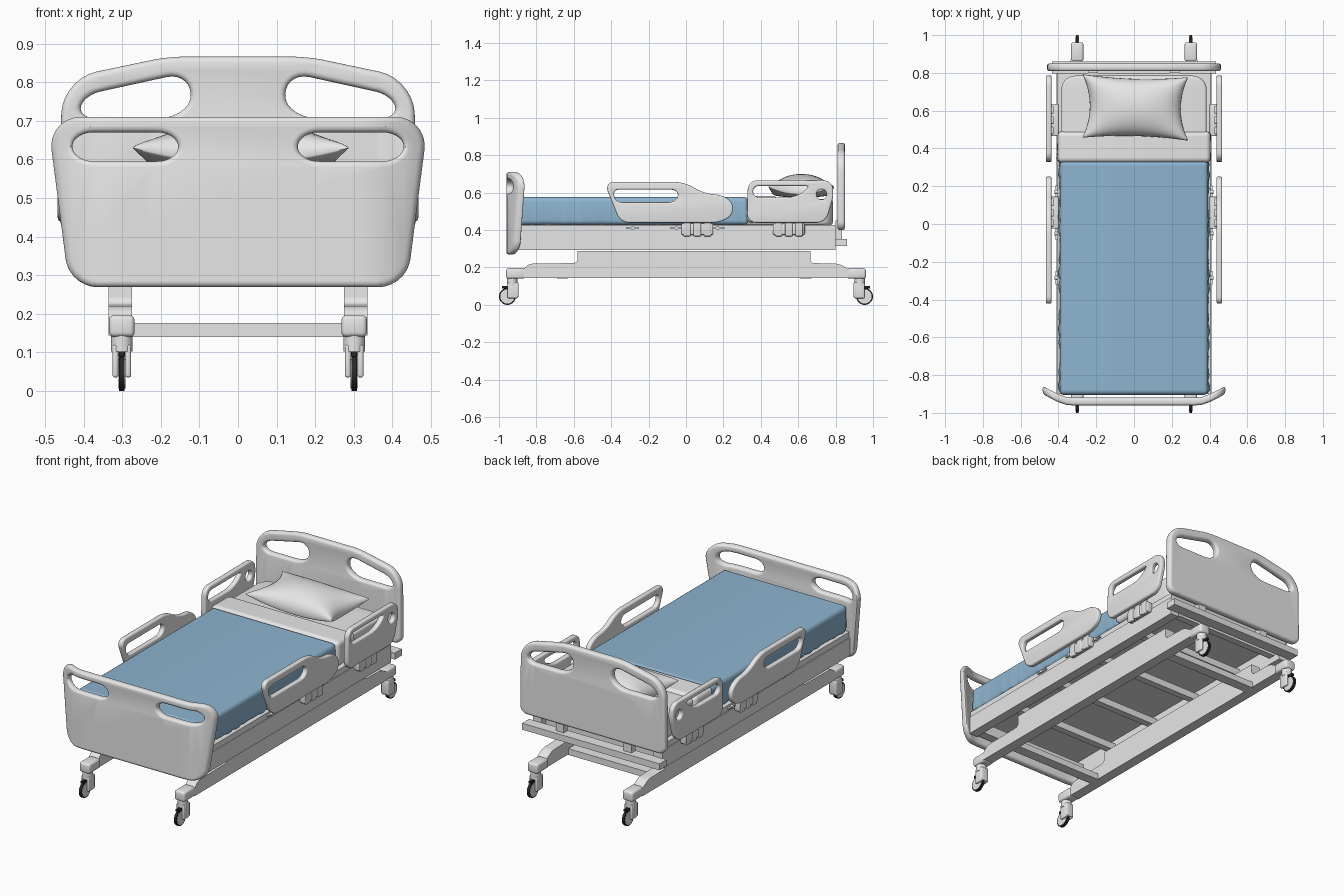
import bpy, bmesh, math
from mathutils import Matrix, Vector

old_cube = bpy.data.objects.get("Cube")
if old_cube:
    bpy.data.objects.remove(old_cube, do_unlink=True)


def material(name, rgb):
    mat = bpy.data.materials.new(name)
    mat.use_nodes = True
    mat.diffuse_color = (*rgb, 1)
    mat.node_tree.nodes["Principled BSDF"].inputs["Base Color"].default_value = (*rgb, 1)
    return mat


GREY = material("light grey", (0.8, 0.8, 0.8))
BLUE = material("blanket blue", (0.27, 0.46, 0.63))
RUBBER = material("black rubber", (0.02, 0.02, 0.02))
parts = []


def finish(name, bm, mat):
    """Turn a bmesh into a named object with one colour."""
    bmesh.ops.recalc_face_normals(bm, faces=bm.faces)
    mesh = bpy.data.meshes.new(name)
    bm.to_mesh(mesh)
    bm.free()
    mesh.materials.clear()
    mesh.materials.append(mat)
    obj = bpy.data.objects.new(name, mesh)
    bpy.context.collection.objects.link(obj)
    parts.append(obj)


def box_mesh(x, y, z, bevel=0, segments=3):
    bm = bmesh.new()
    bmesh.ops.create_cube(bm, size=1)
    for v in bm.verts:
        for i, limits in enumerate((x, y, z)):
            v.co[i] = max(limits) if v.co[i] > 0 else min(limits)
    if bevel:
        bmesh.ops.bevel(bm, geom=bm.edges[:], offset=bevel, segments=segments,
                        profile=0.5, affect='EDGES')
    return bm


def box(name, x, y, z, mat=GREY, bevel=0):
    finish(name, box_mesh(x, y, z, bevel), mat)


def cylinder(name, centre, radius, depth, axis='Z', mat=GREY, sides=24):
    bm = bmesh.new()
    turn = Matrix.Rotation(math.pi / 2, 4, 'Y') if axis == 'X' else Matrix()
    bmesh.ops.create_cone(bm, cap_ends=True, segments=sides, radius1=radius, radius2=radius,
                          depth=depth, matrix=Matrix.Translation(centre) @ turn)
    finish(name, bm, mat)


def rounded(corners, steps=7):
    """Round every (u, v, cut) corner of a closed outline with a conic arc."""
    out = []
    for i, (u, v, cut) in enumerate(corners):
        p = Vector((u, v))
        if not cut:
            out.append(p)
            continue
        before = Vector(corners[i - 1][:2]) - p
        after = Vector(corners[(i + 1) % len(corners)][:2]) - p
        a = p + before.normalized() * min(cut, before.length * 0.49)
        b = p + after.normalized() * min(cut, after.length * 0.49)
        for k in range(steps + 1):
            t = k / steps
            wa, wp, wb = (1 - t) ** 2, 1.41 * t * (1 - t), t * t
            out.append((a * wa + p * wp + b * wb) / (wa + wp + wb))
    return out


def panel_mesh(outlines, half, bevel):
    """Filled outline with holes, given thickness and a round rim."""
    curve = bpy.data.curves.new("panel_outline", 'CURVE')
    curve.dimensions = '2D'
    curve.fill_mode = 'BOTH'
    curve.extrude = half
    curve.bevel_depth = bevel
    curve.bevel_resolution = 3
    for outline in outlines:
        pts = rounded(outline)
        spline = curve.splines.new('POLY')
        spline.points.add(len(pts) - 1)
        for sp, p in zip(spline.points, pts):
            sp.co = (p.x, p.y, 0, 1)
        spline.use_cyclic_u = True
    helper = bpy.data.objects.new("panel_outline", curve)
    bpy.context.collection.objects.link(helper)
    bpy.context.view_layer.update()
    mesh = bpy.data.meshes.new_from_object(
        helper.evaluated_get(bpy.context.evaluated_depsgraph_get()))
    bm = bmesh.new()
    bm.from_mesh(mesh)
    bpy.data.objects.remove(helper, do_unlink=True)
    bpy.data.curves.remove(curve)
    bpy.data.meshes.remove(mesh)
    bmesh.ops.remove_doubles(bm, verts=bm.verts, dist=0.0001)
    return bm


def mirror(corners):
    return [(-u, v, c) for u, v, c in reversed(corners)]


def slice_mesh(bm, co, no):
    bmesh.ops.bisect_plane(bm, geom=bm.verts[:] + bm.edges[:] + bm.faces[:],
                           plane_co=co, plane_no=no)


def board(name, half_outline, hole, y_of_x):
    bm = panel_mesh([half_outline + mirror(half_outline), hole, mirror(hole)], 0.006, 0.015)
    for i in range(-6, 7):
        slice_mesh(bm, (i * 0.04 + math.copysign(0.2, i), 0, 0), (1, 0, 0))
    for v in bm.verts:
        u, h, w = v.co
        v.co = (u, y_of_x(u) + w, h)
    finish(name, bm, GREY)


def side_panel(name, x, outlines, half, bevel):
    bm = panel_mesh(outlines, half, bevel)
    for v in bm.verts:
        u, h, w = v.co
        v.co = (x + w, u, h)
    finish(name, bm, GREY)


# End boards
board("footboard", [(0.477, 0.695, 0.07), (0.424, 0.284, 0.06)],
      [(0.14, 0.58, 0.07), (0.443, 0.58, 0.07), (0.445, 0.685, 0.07), (0.14, 0.685, 0.07)],
      lambda x: -0.94 + 0.06 * max(0, (abs(x) - 0.34) / 0.14) ** 1.4)
board("headboard", [(0.18, 0.851, 0.04), (0.442, 0.796, 0.08), (0.446, 0.415, 0.03)],
      [(0.105, 0.69, 0.11), (0.425, 0.69, 0.06), (0.42, 0.777, 0.06), (0.11, 0.845, 0.08)],
      lambda x: 0.83)

# Deck and upper frame
box("deck", (-0.405, 0.405), (-0.9, 0.8), (0.395, 0.427))
box("head_bar", (-0.435, 0.435), (0.797, 0.861), (0.315, 0.352))
box("foot_bar", (-0.405, 0.405), (-0.9, -0.85), (0.3, 0.36))
for i, y in enumerate((-0.6, -0.25, 0.1, 0.45, 0.74)):
    box(f"deck_crossbar_{i}", (-0.37, 0.37), (y - 0.02, y + 0.02), (0.33, 0.37))

# Lower cross members
for name, y in (("foot", -0.66), ("head", 0.64)):
    box(name + "_cross_member", (-0.28, 0.28), (y - 0.03, y + 0.03), (0.14, 0.176))

beam_outline = [(-0.87, 0.144, 0), (0.87, 0.144, 0), (0.87, 0.19, 0), (0.82, 0.22, 0.02),
                (0.665, 0.224, 0.02), (0.665, 0.288, 0), (-0.58, 0.288, 0),
                (-0.58, 0.224, 0.02), (-0.84, 0.22, 0.02), (-0.87, 0.19, 0)]
front_rail = [(-0.425, 0.648, 0.04), (-0.01, 0.648, 0.05), (0.09, 0.588, 0.05),
              (0.22, 0.575, 0.06), (0.255, 0.5, 0.05), (0.19, 0.448, 0.05),
              (-0.345, 0.448, 0.04)]
front_hole = [(-0.385, 0.54, 0.04), (-0.04, 0.54, 0.05), (-0.03, 0.625, 0.05),
              (-0.4, 0.625, 0.04)]
rear_rail = [(0.34, 0.656, 0.04), (0.77, 0.658, 0.04), (0.782, 0.59, 0.03),
             (0.74, 0.448, 0.04), (0.335, 0.448, 0.04)]
rear_hole = [(0.35, 0.566, 0.04), (0.6, 0.566, 0.06), (0.685, 0.645, 0.05),
             (0.35, 0.645, 0.04)]
round_hole = [(0.725 + 0.037 * math.cos(a * math.pi / 8), 0.59 + 0.037 * math.sin(a * math.pi / 8), 0)
              for a in range(16)]

for side, s in (("left", 1), ("right", -1)):
    def span(a, b):
        return (s * a, s * b)

    # Frame beams
    box(f"side_beam_{side}", span(0.355, 0.41), (-0.9, 0.8), (0.293, 0.395))
    side_panel(f"base_beam_{side}", s * 0.305, [beam_outline], 0.03, 0)
    box(f"headboard_post_{side}", span(0.19, 0.24), (0.8, 0.835), (0.33, 0.45))

    # Side rails with their brackets
    side_panel(f"front_rail_{side}", s * 0.452, [front_rail, front_hole], 0.006, 0.009)
    side_panel(f"rear_rail_{side}", s * 0.452, [rear_rail, rear_hole, round_hole], 0.006, 0.009)
    for name, y in (("front", 0.06), ("rear", 0.55)):
        box(f"{name}_rail_mount_{side}", span(0.4, 0.44), (y - 0.085, y + 0.085),
            (0.375, 0.435), bevel=0.006)
        for k in (-1, 0, 1):
            c = y + k * 0.055
            box(f"{name}_rail_arm_{side}_{k + 1}", span(0.425, 0.443), (c - 0.02, c + 0.02),
                (0.367, 0.5), bevel=0.005)
    for k, y in enumerate((-0.285, -0.05, 0.17)):
        cylinder(f"strap_hook_{side}_{k}", (s * 0.41, y, 0.41), 0.01, 0.02, 'X', sides=12)
        box(f"strap_bar_{side}_{k}", span(0.4, 0.415), (y - 0.035, y + 0.035), (0.406, 0.414))

    # Castors
    for end, e in (("head", 1), ("foot", -1)):
        tag = f"{end}_{side}"
        x, pivot = s * 0.301, e * 0.93
        box("castor_housing_" + tag, (x - 0.033, x + 0.033), (e * 0.86, e * 0.962),
            (0.14, 0.196), bevel=0.012)
        cylinder("castor_neck_" + tag, (x, pivot, 0.125), 0.028, 0.045)
        box("castor_fairing_" + tag, (x - 0.024, x + 0.024), (e * 0.896, e * 0.91),
            (0.04, 0.12), bevel=0.006)
        for k in (-1, 1):
            box(f"castor_fork_{tag}_{k > 0:d}", (x + k * 0.009, x + k * 0.024),
                (e * 0.9, e * 0.954), (0.035, 0.12), bevel=0.006)
        cylinder("tyre_" + tag, (x, e * 0.955, 0.045), 0.045, 0.014, 'X', RUBBER, 32)
        cylinder("wheel_hub_" + tag, (x, e * 0.955, 0.045), 0.038, 0.018, 'X')
        box("brake_pedal_" + tag, (x - 0.008, x + 0.008), (e * 0.945, e * 0.985),
            (0.088, 0.102), RUBBER, 0.003)

# Mattress with rounded plan corners
corners = [(sx * 0.37, y, 0.06) for sx, y in ((-1, -0.865), (1, -0.865), (1, 0.77), (-1, 0.77))]
bm = panel_mesh([corners], 0.055, 0.015)
bmesh.ops.translate(bm, verts=bm.verts, vec=(0, 0, 0.497))
finish("mattress", bm, GREY)


def draped(name, y, z, width, mat, wave):
    """Soft cover whose hanging hem ripples outward."""
    bm = box_mesh((-width, width), y, z, 0.025, 4)
    count = int((y[1] - y[0]) / 0.025)
    for i in range(1, count):
        slice_mesh(bm, (0, y[0] + (y[1] - y[0]) * i / count, 0), (0, 1, 0))
    for v in bm.verts:
        low = max(0, (z[1] - v.co.z) / (z[1] - z[0]) - 0.2)
        if abs(v.co.x) > width * 0.9:
            ripple = math.sin(v.co.y * 31) + math.sin(v.co.y * 53 + v.co.x)
            v.co.x += math.copysign(wave * low * ripple, v.co.x)
    finish(name, bm, mat)


# Blanket and turned-down sheet
draped("blanket", (-0.905, 0.335), (0.428, 0.577), 0.393, BLUE, 0.008)
draped("folded_sheet", (0.325, 0.49), (0.44, 0.582), 0.405, GREY, 0.007)

# Pillow: two puffed sheets sewn together, corners lifted above the sagging sides
bm = bmesh.new()
for height in (0.106, -0.02):
    made = bmesh.ops.create_grid(bm, x_segments=32, y_segments=24, size=1)
    for v in made["verts"]:
        u, w = math.sin(v.co.x * math.pi / 2), math.sin(v.co.y * math.pi / 2)
        puff = max(0, (1 - u * u) * (1 - w * w)) ** 0.4
        v.co = (0.007 + 0.28 * u * (1 - 0.14 * (1 - w * w)),
                0.617 + 0.168 * w * (1 - 0.1 * (1 - u * u)) - 0.008 * u,
                0.594 + 0.036 * (u * w) ** 2 + puff * height)
bmesh.ops.remove_doubles(bm, verts=bm.verts, dist=0.0002)
finish("pillow", bm, GREY)

# Smooth the round forms and keep the hard edges
bpy.ops.object.select_all(action='DESELECT')
for obj in parts:
    obj.select_set(True)
bpy.context.view_layer.objects.active = parts[0]
bpy.ops.object.shade_smooth_by_angle(angle=math.radians(35))
